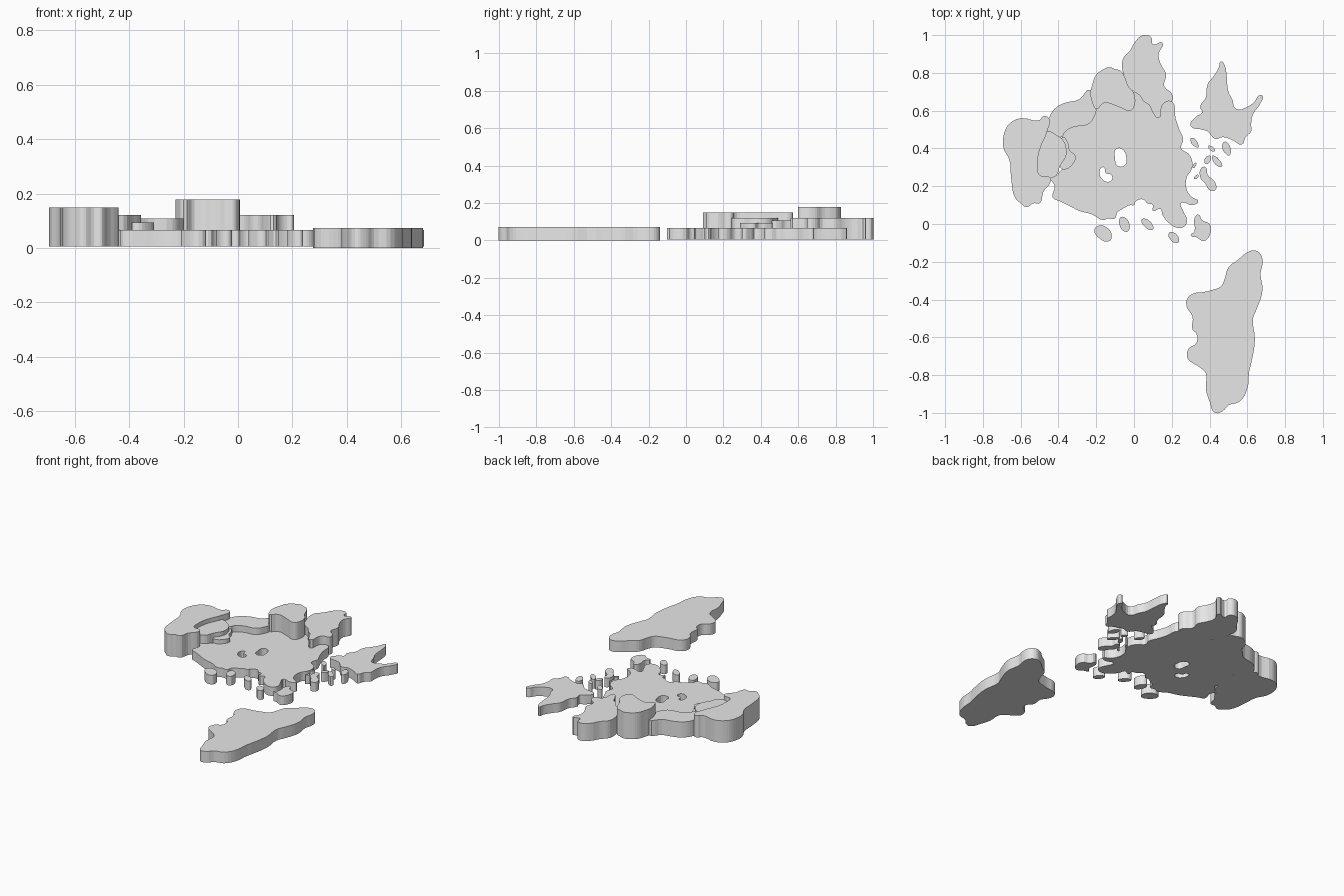
import bpy
import bmesh
import random
from math import cos, sin, pi, radians
from mathutils import Vector, Matrix

random.seed(4)
default_cube = bpy.data.objects.get("Cube")
if default_cube:
    bpy.data.objects.remove(default_cube, do_unlink=True)

# One plain colour for every land mass
stone = bpy.data.materials.new("light grey stone")
stone.use_nodes = True
stone.diffuse_color = (0.8, 0.8, 0.8, 1)
stone.node_tree.nodes["Principled BSDF"].inputs["Base Color"].default_value = stone.diffuse_color

GROUND = 0.006
LOWLAND = 0.066


def add_outline(curve, outline):
    """Add one closed, softly rounded outline, given in hundredths of a unit."""
    spline = curve.splines.new("BEZIER")
    spline.bezier_points.add(len(outline) - 1)
    spline.use_cyclic_u = True
    spline.resolution_u = 4
    for point, (x, y) in zip(spline.bezier_points, outline):
        point.co = (x / 100, y / 100, 0)
        point.handle_left_type = point.handle_right_type = "AUTO"


def land(name, outline, top, bottom=GROUND, holes=()):
    """Extrude a coastline into a slab, leaving the holes open."""
    curve = bpy.data.curves.new(name + "_outline", "CURVE")
    curve.dimensions = "2D"
    curve.fill_mode = "BOTH"
    curve.extrude = (top - bottom) / 2
    for loop in (outline, *holes):
        add_outline(curve, loop)
    source = bpy.data.objects.new(name + "_outline", curve)
    bpy.context.scene.collection.objects.link(source)
    bpy.context.view_layer.update()
    graph = bpy.context.evaluated_depsgraph_get()
    mesh = bpy.data.meshes.new_from_object(source.evaluated_get(graph))
    bpy.data.objects.remove(source, do_unlink=True)

    # Weld caps to walls and raise the slab into place
    bm = bmesh.new()
    bm.from_mesh(mesh)
    bmesh.ops.remove_doubles(bm, verts=bm.verts, dist=0.0001)
    bmesh.ops.recalc_face_normals(bm, faces=bm.faces)
    bmesh.ops.translate(bm, verts=bm.verts, vec=(0, 0, (top + bottom) / 2))
    for face in bm.faces:
        face.smooth = False
    bm.to_mesh(mesh)
    bm.free()
    mesh.name = name
    mesh.materials.clear()
    mesh.materials.append(stone)
    slab = bpy.data.objects.new(name, mesh)
    bpy.context.scene.collection.objects.link(slab)
    return slab


def islet_outline(x, y, length, width, angle, sides=8):
    """A slightly irregular oval, turned to the given angle."""
    turn = Matrix.Rotation(radians(angle), 2)
    outline = []
    for i in range(sides):
        a = 2 * pi * i / sides
        reach = random.uniform(0.9, 1.1) / 2
        spot = turn @ Vector((cos(a) * length * reach, sin(a) * width * reach))
        outline.append((x + spot.x, y + spot.y))
    return outline


# Borders shared by neighbouring regions
cape_border = [(20, 65), (18, 65), (15, 63), (13, 56), (10, 59), (8, 63),
               (5, 65), (3, 68), (0, 70)]
peak_border = [(0, 62), (-2, 60), (-8, 62), (-16, 64), (-20, 61)]
ridge_border = [(-21, 57), (-24, 53), (-33, 51), (-37, 48), (-38, 46)]
terrace_border = [(-35, 43), (-34, 39), (-31, 36), (-33, 31), (-38, 29)]
step_border = [(-39, 31), (-36, 36), (-36, 41)]
plateau_border = [(-46, 49), (-50, 39), (-51, 32), (-50, 26)]

# Central lowland with two lakes
lowland_coast = [
    (-44, 25), (-42, 20), (-43, 14), (-39, 12), (-35, 10), (-29, 7), (-22, 5),
    (-16, 2), (-14, 3), (-10, 3), (-9, 6), (-6, 8), (-2, 10), (0, 10), (1, 12),
    (5, 13), (7, 11), (10, 10), (10, 7), (14, 8), (15, 5), (18, 1), (23, -2),
    (27, -1), (28, 2), (26, 7), (25, 11), (31, 10), (34, 12), (31, 14),
    (28, 18), (28, 25), (30, 28), (31, 32), (29, 37), (25, 40), (26, 45),
    (24, 50), (22, 56)]
north_lake = [(-10, 39), (-7, 40), (-4, 35), (-5, 31), (-9, 31), (-10, 35)]
south_lake = [(-18, 29), (-16, 30), (-15, 27), (-12, 26), (-12, 23), (-16, 23)]
land("central_lowland",
     lowland_coast + cape_border + peak_border + ridge_border + terrace_border + [(-42, 25)],
     LOWLAND, holes=(north_lake, south_lake))

# Raised regions along the west and north coasts
land("west_plateau", [
    (-69, 47), (-66, 53), (-60, 56), (-50, 55), (-48, 57), (-45, 56),
    *plateau_border, (-45, 25), (-44, 23), (-48, 17), (-50, 11), (-53, 11),
    (-57, 9), (-60, 11), (-63, 14), (-65, 24), (-66, 34), (-69, 40)], 0.149)
land("west_terrace",
     plateau_border + [(-42, 25)] + step_border + [(-38, 45), (-41, 47)], 0.121)
land("lower_terrace", terrace_border + step_border + [(-38, 46)], 0.093)
land("northwest_ridge",
     [(-46, 49), (-45, 56), (-42, 61), (-37, 64), (-29, 66), (-23, 71), (-22, 64), (-20, 61)]
     + ridge_border + [(-41, 47)], 0.108)
land("north_peak",
     [(-23, 70), (-22, 74), (-20, 79), (-16, 82), (-13, 83), (-10, 82),
      (-7, 81), (-5, 78), (-3, 73), (0, 69)] + peak_border + [(-22, 64)], 0.178)
land("north_cape",
     [(-3, 73), (-5, 78), (-6, 81), (-6, 87), (-2, 92), (1, 97), (5, 100),
      (9, 99), (10, 95), (15, 96), (13, 90), (14, 85), (17, 79), (16, 73),
      (20, 69)] + cape_border, 0.121)

# Large islands
land("south_island", [
    (28, -40), (31, -37), (37, -36), (41, -35), (46, -33), (48, -29), (50, -23),
    (55, -19), (60, -15), (64, -14), (67, -16), (68, -21), (67, -26), (68, -35),
    (65, -45), (63, -50), (64, -61), (62, -74), (61, -78), (60, -87), (56, -94),
    (50, -96), (47, -99), (43, -100), (40, -94), (38, -87), (38, -79), (35, -76),
    (29, -72), (28, -70), (29, -66), (33, -63), (33, -58), (31, -56), (31, -49),
    (28, -44)], 0.073, bottom=0)
land("northeast_island", [
    (30, 52), (33, 57), (36, 59), (35, 62), (38, 67), (39, 74), (42, 78),
    (45, 83), (46, 86), (48, 84), (49, 79), (50, 70), (52, 66), (54, 61),
    (60, 62), (64, 65), (66, 68), (68, 68), (67, 64), (63, 58), (62, 53),
    (62, 49), (59, 46), (57, 42), (53, 44), (47, 46), (43, 45), (39, 49),
    (36, 50)], LOWLAND)

# Medium islands
land("east_island", [(35, 25), (36, 30), (38, 30), (39, 26), (43, 22),
                     (43, 18), (40, 18), (38, 21)], LOWLAND)
land("southwest_island", [(-21, -3), (-19, -1), (-16, -1), (-12, -5),
                          (-13, -9), (-19, -7)], LOWLAND)
land("southeast_island", [(30, -6), (32, -4), (32, 3), (34, 5), (36, 2),
                          (40, 0), (40, -6), (37, -9), (33, -7)], LOWLAND)

# Small islets: centre, length, width, angle
islets = [
    (-5, 0, 9, 5, -65), (7, 0, 8, 4, -40), (21, -7, 7, 4, -50),
    (32, 43, 6, 3, -50), (41, 40, 4, 2, -40), (49, 40, 8, 4, -70),
    (44, 33, 8, 3, -50), (39, 34, 5, 3, 60), (32, 31, 3, 1.5, 60),
    (33, 25, 3, 1.5, 45)]
for number, shape in enumerate(islets, start=1):
    land(f"islet_{number}", islet_outline(*shape), LOWLAND)
